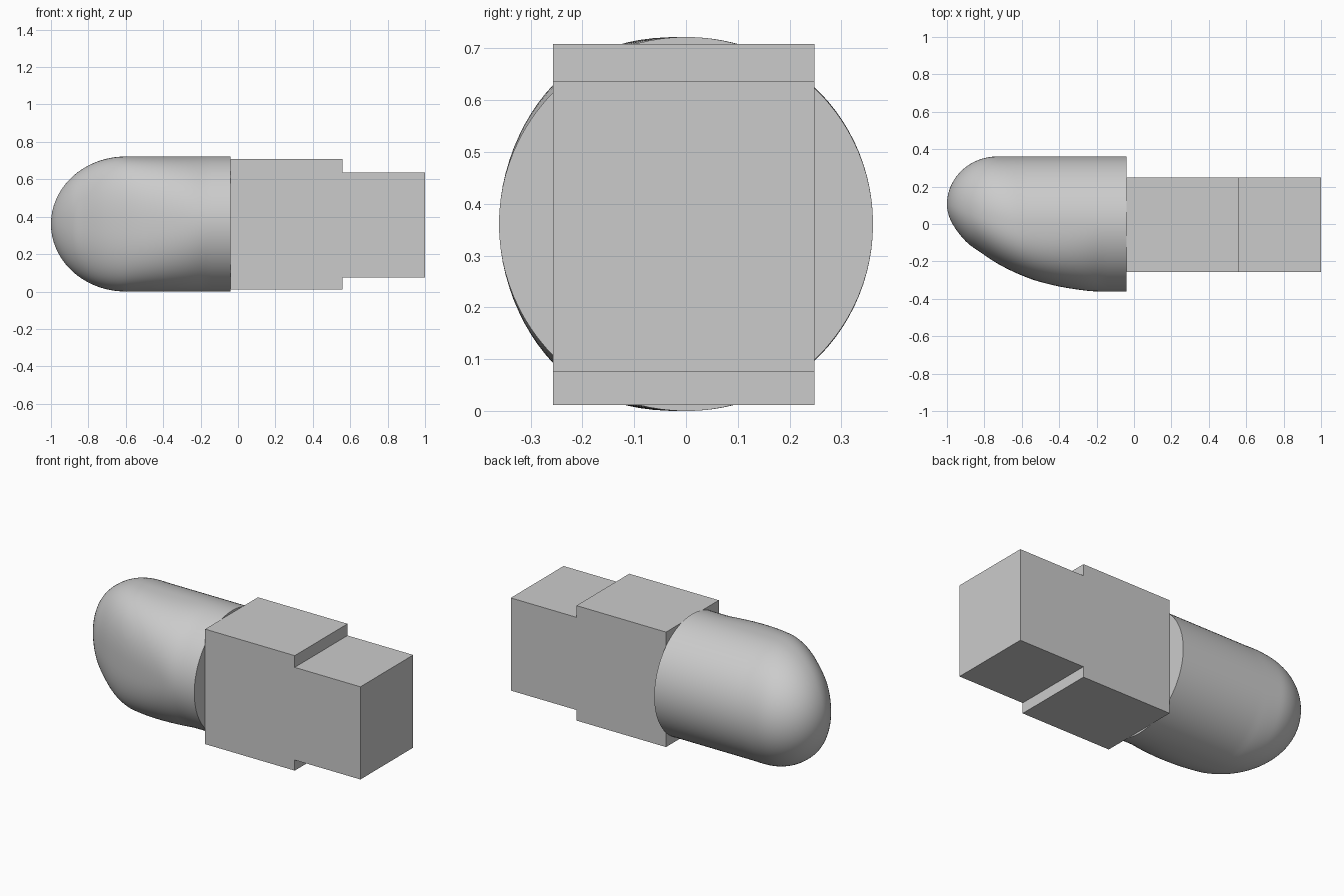
import bpy, bmesh, math

if "Cube" in bpy.data.objects:
    bpy.data.objects.remove(bpy.data.objects["Cube"])

# Single grey material
grey = bpy.data.materials.new("light_grey")
grey.use_nodes = True
COLOR = (0.6, 0.6, 0.6, 1)
grey.diffuse_color = COLOR
grey.node_tree.nodes["Principled BSDF"].inputs["Base Color"].default_value = COLOR

R = 0.361          # body radius and height of its axis
BACK = -0.04       # flat end of the rounded body
SIDES = 96


def make_object(name, bm):
    bmesh.ops.recalc_face_normals(bm, faces=bm.faces)
    mesh = bpy.data.meshes.new(name)
    bm.to_mesh(mesh)
    bm.free()
    mesh.materials.append(grey)
    obj = bpy.data.objects.new(name, mesh)
    bpy.context.collection.objects.link(obj)
    return obj


def quarter(d, length, height):
    """Height of a quarter ellipse at distance d from its tip."""
    u = 1 - min(d / length, 1)
    return height * math.sqrt(1 - u * u)


def slanted_side(d):
    """Outline of the sloping front side: small tip radius, then a long sweep."""
    pts = [(0.03, 0.0), (0.1, -0.092), (0.17, -0.145), (0.28, -0.217),
           (0.4, -0.275), (0.5, -0.31), (0.65, -0.343), (0.82, -R), (1, -R)]
    if d <= pts[0][0]:
        return 0.105 - 0.105 * math.sqrt(d / pts[0][0])
    for i in range(len(pts) - 1):
        (a, ya), (b, yb) = pts[i], pts[i + 1]
        if d <= b:
            # Smooth interpolation with neighbour slopes
            def slope(k):
                if k == 0:
                    return -1.7
                if k >= len(pts) - 2:
                    return 0
                p, q = pts[k - 1], pts[k + 1]
                return (q[1] - p[1]) / (q[0] - p[0])
            t, h = (d - a) / (b - a), b - a
            return ((2*t**3 - 3*t**2 + 1) * ya + (t**3 - 2*t**2 + t) * h * slope(i)
                    + (3*t**2 - 2*t**3) * yb + (t**3 - t**2) * h * slope(i + 1))
    return -R


# Rounded body: sections lofted from the tip to the flat end
bm = bmesh.new()
tip = bm.verts.new((-1, 0.105, R))
rings = []
STEPS = 56
for s in range(1, STEPS + 1):
    d = (1 + BACK) * (s / STEPS) ** 2
    high = 0.105 + quarter(d, 0.27, R - 0.105)
    low = slanted_side(d)
    half = quarter(d, 0.4, R)
    mid = 0.105 * max(0, 1 - d / 0.4)
    power = 2 + 0.6 * math.sin(math.pi * min(d / 0.82, 1))
    ring = []
    for k in range(SIDES):
        a = math.tau * k / SIDES
        c, sn = math.cos(a), math.sin(a)
        e = 1 if c > 0 else 2 / power
        y = math.copysign(abs(c) ** e, c)
        z = math.copysign(abs(sn) ** e, sn)
        reach = high - mid if c > 0 else mid - low
        ring.append(bm.verts.new((d - 1, mid + reach * y, R + half * z)))
    rings.append(ring)
for k in range(SIDES):
    n = (k + 1) % SIDES
    bm.faces.new((tip, rings[0][k], rings[0][n]))
    for r0, r1 in zip(rings, rings[1:]):
        bm.faces.new((r0[k], r1[k], r1[n], r0[n]))
bm.faces.new(rings[-1])
body = make_object("rounded_body", bm)
bpy.context.view_layer.objects.active = body
body.select_set(True)
bpy.ops.object.shade_smooth_by_angle(angle=math.radians(40))
body.select_set(False)

# Stepped block: one side profile extruded across the width
bm = bmesh.new()
profile = [(BACK, 0.012), (0.56, 0.012), (0.56, 0.076), (1, 0.076),
           (1, 0.637), (0.56, 0.637), (0.56, 0.708), (BACK, 0.708)]
face = bm.faces.new([bm.verts.new((x, -0.257, z)) for x, z in profile])
extruded = bmesh.ops.extrude_face_region(bm, geom=[face])["geom"]
bmesh.ops.translate(bm, vec=(0, 0.505, 0),
                    verts=[v for v in extruded if isinstance(v, bmesh.types.BMVert)])
make_object("stepped_block", bm)
